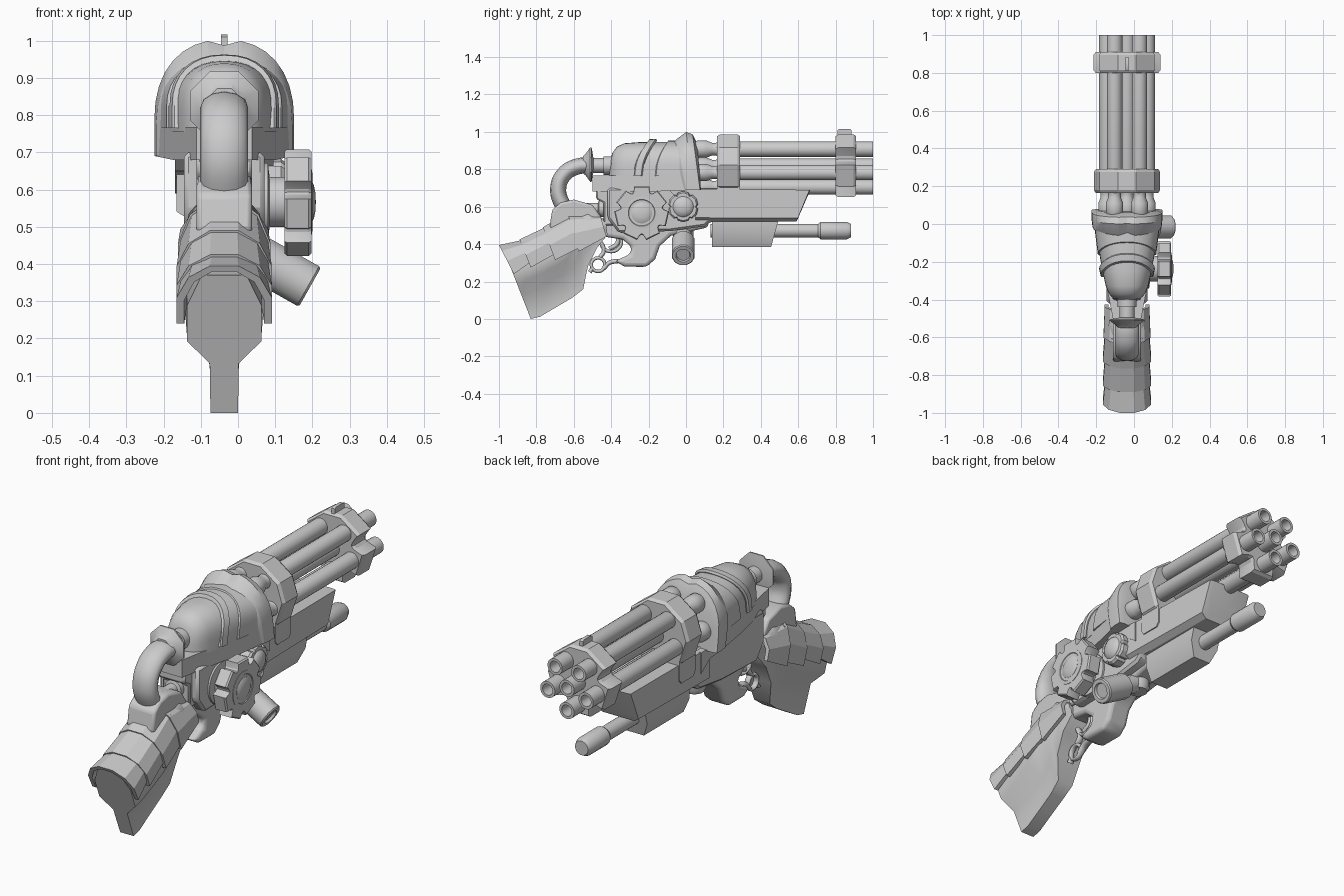
import bpy, bmesh
from math import sin, cos, pi, radians
from mathutils import Vector

if "Cube" in bpy.data.objects:
    bpy.data.objects.remove(bpy.data.objects["Cube"])

C = -0.037      # x of the gun's mid plane
AZ = 0.817      # height of the barrel axis


def finish(name, bm, bevel=0, seg=1, angle=32):
    bmesh.ops.recalc_face_normals(bm, faces=bm.faces)
    me = bpy.data.meshes.new(name)
    bm.to_mesh(me)
    bm.free()
    ob = bpy.data.objects.new(name, me)
    bpy.context.collection.objects.link(ob)
    smooth(ob, angle)
    if bevel:
        m = ob.modifiers.new("bevel", 'BEVEL')
        m.width, m.segments, m.limit_method = bevel, seg, 'ANGLE'
        m.angle_limit = radians(35)
    return ob


def smooth(ob, angle):
    bpy.ops.object.select_all(action='DESELECT')
    ob.select_set(True)
    bpy.context.view_layer.objects.active = ob
    bpy.ops.object.shade_smooth_by_angle(angle=radians(angle))


def skin(name, rings, **kw):
    bm = bmesh.new()
    vs = [[bm.verts.new(p) for p in r] for r in rings]
    n = len(vs[0])
    for a, b in zip(vs, vs[1:]):
        for i in range(n):
            bm.faces.new((a[i], a[(i + 1) % n], b[(i + 1) % n], b[i]))
    bm.faces.new(vs[0])
    bm.faces.new(vs[-1])
    return finish(name, bm, **kw)


def loft(name, shape, stations, curl=1, **kw):
    # station: bottom y,z  top y,z  half width  [own shape]
    rings = []
    for s in stations:
        yb, zb, yt, zt, w = s[:5]
        sh = s[5] if len(s) > 5 else shape
        rings.append([(C + w * u, yb + (yt - yb) * max(v, 0) ** curl, zb + (zt - zb) * v) for u, v in sh])
    return skin(name, rings, **kw)


def prism(name, yz, w, **kw):
    return skin(name, [[(C + s * w, y, z) for y, z in yz] for s in (-1, 1)], **kw)


def lathe(name, p, d, profile, n=24, **kw):
    p, q = Vector(p), Vector(d).to_track_quat('Z', 'Y')
    return skin(name, [[p + q @ Vector((r * cos(2 * pi * (i + .5) / n), r * sin(2 * pi * (i + .5) / n), t))
                        for i in range(n)] for r, t in profile], **kw)


def lobes(count, pattern, start=90):
    # one repeated tooth: (angle offset in degrees, radius)
    return [(r * cos(2 * pi * k / count + radians(a + start)), r * sin(2 * pi * k / count + radians(a + start)))
            for k in range(count) for a, r in pattern]


def tube(name, pts, r, sx=1, cyclic=False):
    cu = bpy.data.curves.new(name, 'CURVE')
    cu.dimensions, cu.bevel_depth, cu.bevel_resolution = '3D', r, 4
    cu.use_fill_caps = True
    cu.resolution_u = 8
    sp = cu.splines.new('BEZIER')
    sp.bezier_points.add(len(pts) - 1)
    for b, (y, z) in zip(sp.bezier_points, pts):
        b.co = (0, y, z)
        b.handle_left_type = b.handle_right_type = 'AUTO'
    sp.use_cyclic_u = cyclic
    ob = bpy.data.objects.new(name, cu)
    bpy.context.collection.objects.link(ob)
    ob.location.x, ob.scale.x = C, sx
    bpy.ops.object.select_all(action='DESELECT')
    ob.select_set(True)
    bpy.context.view_layer.objects.active = ob
    bpy.ops.object.convert(target='MESH')
    smooth(bpy.context.object, 40)


def mirrored(half):
    return half + [(-u, v) for u, v in reversed(half)]


def shell(sh, a, b):
    return sh + [(u * a, v * b) for u, v in reversed(sh)]


BOX = mirrored([(-1, 0), (-1, 1)])
KEEL = mirrored([(-.6, 0), (-1, .5), (-1, 1)])
BEAM = mirrored([(-.75, 0), (-1, .12), (-1, 1)])
FACET = mirrored([(-1, 0), (-1, .45), (-.75, .8), (-.3, 1)])
HALF = [(-1, 0)] + [(-cos(pi * i / 16) ** .88, .3 + .7 * sin(pi * i / 16) ** .88) for i in range(8)]
ARCH = HALF + [(0, 1)] + [(-u, v) for u, v in reversed(HALF)]
NOTCHED = [(u, v - (.05 if abs(u) < .05 else 0)) for u, v in ARCH]


def keyhole(b):
    return mirrored([(-b, 0), (-b - .02, .36), (-1, .52), (-1, .78), (-.6, 1)])


# barrels: five around one, hollow at the muzzle
BARREL = [(.028, .03), (.046, .06), (.046, .11), (.034, .14), (.034, .16), (.041, .18), (.041, 1), (.028, 1), (.026, .88)]
spots = [(0, 0)] + [(.112 * x, .112 * z) for x, z in lobes(5, [(0, 1)], 54)]
for i, (x, z) in enumerate(spots):
    lathe(f"barrel_{i}", (C + x, 0, AZ + z), (0, 1, 0), BARREL)


# barrel clamps and sight: the front clamp is scooped between barrels, except on top
def clamp(name, pts, y0, y1):
    skin(name, [[(C + x * s, y, AZ + z * s) for x, z in pts]
                for y, s in ((y0, .94), (y0 + .015, 1), (y1 - .015, 1), (y1, .94))], angle=20)


scooped = lobes(5, [(-20, .177), (20, .177), (24, .15), (29, .129), (36, .12), (43, .129), (48, .15)], 126)
clamp("front_clamp", scooped[:-5], .8, .91)
clamp("rear_clamp", lobes(5, [(-20, .176), (20, .176)], 54), .165, .29)
prism("clamp_foot", [(.165, .62), (.18, .6), (.275, .6), (.29, .62), (.29, .75), (.165, .75)], .13)
prism("front_sight", [(.81, .96), (.885, .96), (.885, 1.01), (.875, 1.016), (.82, 1.016), (.81, 1.01)], .009)

# domed housing with raised band, side panel and flared front collar
loft("housing_dome", ARCH, [(-.412, .755, -.405, .84, .035), (-.40, .755, -.395, .885, .07), (-.37, .755, -.37, .92, .095),
     (-.33, .755, -.33, .939, .112), (-.25, .755, -.25, .945, .13), (-.12, .755, -.12, .947, .153), (0, .755, 0, .945, .168)], angle=40)
loft("housing_band", ARCH, [(-.28, .765, -.20, .95, .134), (-.274, .765, -.195, .961, .14),
     (-.24, .765, -.16, .963, .147), (-.234, .765, -.155, .952, .14)], curl=2)
loft("housing_panel", ARCH, [(-.165, .765, -.10, .945, .15), (-.16, .765, -.095, .953, .155),
     (-.02, .765, -.02, .953, .172)], curl=2)
loft("housing_collar", NOTCHED, [(-.02, .69, -.075, .94, .165), (0, .69, -.05, .965, .183), (.04, .69, 0, 1.003, .188),
     (.075, .69, .035, .99, .188), (.08, .69, .06, .94, .16)], angle=25)
loft("housing_shelf", BOX, [(-.5, .68, -.5, .768, .075), (-.38, .68, -.38, .768, .098), (-.2, .68, -.2, .768, .138),
     (.05, .69, .05, .768, .187)])

# receiver, fore-end and under-barrel block
prism("receiver", [(-.42, .7), (-.42, .54), (-.36, .46), (-.08, .47), (.1, .495), (.13, .52), (.2, .52), (.2, .7)], .108, bevel=.012)
loft("fore_end", BEAM, [(.05, .52, .05, .695, .128), (.59, .52, .66, .69, .118), (.6, .54, .665, .69, .1)])
prism("side_step", [(-.1, .695), (-.05, .65), (.05, .64), (.12, .59), (.12, .695)], .132)
loft("under_block", KEEL, [(.14, .385, .14, .53, .08), (.455, .385, .495, .53, .08)])
lathe("under_tube", (C, 0, .472), (0, 1, 0), [(.036, .13), (.036, .73)])
lathe("under_tube_tip", (C, 0, .472), (0, 1, 0),
      [(.036, .705), (.047, .72), (.047, .86), (.036, .883)], n=16)

# trigger frame
prism("trigger_frame", [(-.44, .55), (-.44, .44), (-.34, .425), (-.29, .385), (-.3, .345), (-.38, .31), (-.33, .28),
      (-.21, .278), (-.165, .32), (-.14, .39), (-.08, .445), (.12, .49), (.12, .55)], .06, bevel=.02, seg=3, angle=45)
tube("trigger_ring", [(-.4 + .055 * cos(a * pi / 4), .415 + .055 * sin(a * pi / 4)) for a in range(8)], .009, 1.6, True)
tube("guard_loop", [(-.47 + .036 * cos(a * pi / 4), .29 + .036 * sin(a * pi / 4)) for a in range(8)], .009, 1.6, True)
tube("guard_link", [(-.46, .33), (-.44, .36), (-.45, .40), (-.48, .43)], .011, 1.5)
tube("guard_arm", [(-.44, .27), (-.41, .30), (-.36, .31)], .012, 1.5)
tube("guard_spur", [(-.50, .27), (-.515, .25)], .011, 1.5)
tube("trigger", [(-.36, .45), (-.37, .40), (-.41, .375)], .012, 1.3)

# hand wheel with recessed centre, hub and shaft
WY, WZ = -.237, .567
teeth = lobes(7, [(-16, .147), (16, .147), (18.5, .132), (22, .12), (25.7, .116), (29.4, .12), (32.9, .132)])
skin("hand_wheel", [[(x, WY + y * s, WZ + z * s) for y, z in teeth]
     for x, s in ((.125, .96), (.132, 1), (.19, 1), (.197, .96))], angle=25)
lathe("wheel_ring", (.19, WY, WZ), (1, 0, 0), [(.088, 0), (.088, .009), (.072, .01), (.066, .003)])
lathe("wheel_hub", (.186, WY, WZ), (1, 0, 0), [(.056, 0), (.056, .012), (.045, .018), (.025, .022), (.003, .023)])
lathe("wheel_shaft", (.03, WY, WZ), (1, 0, 0), [(.105, 0), (.105, .05), (.068, .055), (.068, .1)])

# side cap and angled knob
cap = lobes(6, [(-22, .08), (0, .083), (22, .08), (30, .07)])
skin("side_cap", [[(x, -.015 + y * s, .6 + z * s) for y, z in cap]
     for x, s in ((.04, 1), (.115, 1), (.125, .9))], angle=25)
lathe("side_cap_dome", (.12, -.015, .6), (1, 0, 0), [(.058, 0), (.05, .012), (.03, .022), (.003, .025)])
lathe("knob", (0, -.015, .447), (.87, 0, -.49),
      [(.045, -.06), (.045, .06), (.063, .065), (.063, .216), (.058, .222), (.04, .222), (.036, .21)], n=12)
lathe("knob_mount", (C, -.015, .45), (0, 0, 1), [(.045, -.03), (.055, -.01), (.055, .06)], n=16)

# hose with flared collar
tube("hose", [(-.50, .82), (-.58, .815), (-.65, .775), (-.683, .70), (-.66, .61), (-.63, .57)], .043, 1.5)
lathe("hose_socket", (C, 0, .82), (0, 1, 0), [(.04, -.52), (.04, -.44), (.05, -.44), (.05, -.38)])
lathe("hose_collar", (C, 0, .825), (0, 1, 0), [(.05, -.55), (.065, -.535), (.1, -.512), (.1, -.505), (.04, -.495)], n=8)

# stock neck
lathe("neck_pin", (C, 0, .59), (0, 1, 0), [(.03, -.55), (.03, -.47), (.045, -.465), (.045, -.44), (.035, -.435), (.035, -.38)])
prism("neck_link", [(-.48, .69), (-.48, .64), (-.44, .62), (-.44, .5), (-.38, .5), (-.38, .69)], .075, bevel=.008)
prism("neck_cap", [(-.73, .49), (-.715, .585), (-.67, .622), (-.6, .638), (-.5, .61), (-.45, .54), (-.5, .42), (-.65, .42)], .074,
      bevel=.012, seg=2)

# grip body flaring into a thin tail blade
loft("grip", None, [(-.42, .45, -.43, .53, .08, keyhole(.85)), (-.475, .38, -.53, .58, .095, keyhole(.8)),
     (-.525, .28, -.62, .55, .105, keyhole(.65)), (-.55, .158, -.71, .48, .108, keyhole(.4)),
     (-.61, .112, -.77, .44, .106, keyhole(.36)), (-.69, .065, -.84, .41, .103, keyhole(.36)),
     (-.78, .012, -.92, .385, .1, keyhole(.37)), (-.83, .0, -.975, .37, .1, keyhole(.37))], angle=50)

# overlapping armour plates on the grip
PLATE = shell(FACET, .84, .9)
plates = [((-.92, .24, -1.0, .395, .128), (-.80, .325, -.86, .425, .113)),
          ((-.83, .275, -.89, .425, .128), (-.66, .37, -.72, .505, .114)),
          ((-.70, .315, -.765, .49, .128), (-.55, .39, -.62, .575, .116)),
          ((-.575, .36, -.635, .575, .124), (-.425, .44, -.46, .56, .118))]
for i, st in enumerate(plates):
    loft(f"grip_plate_{i}", PLATE, st, angle=20)
